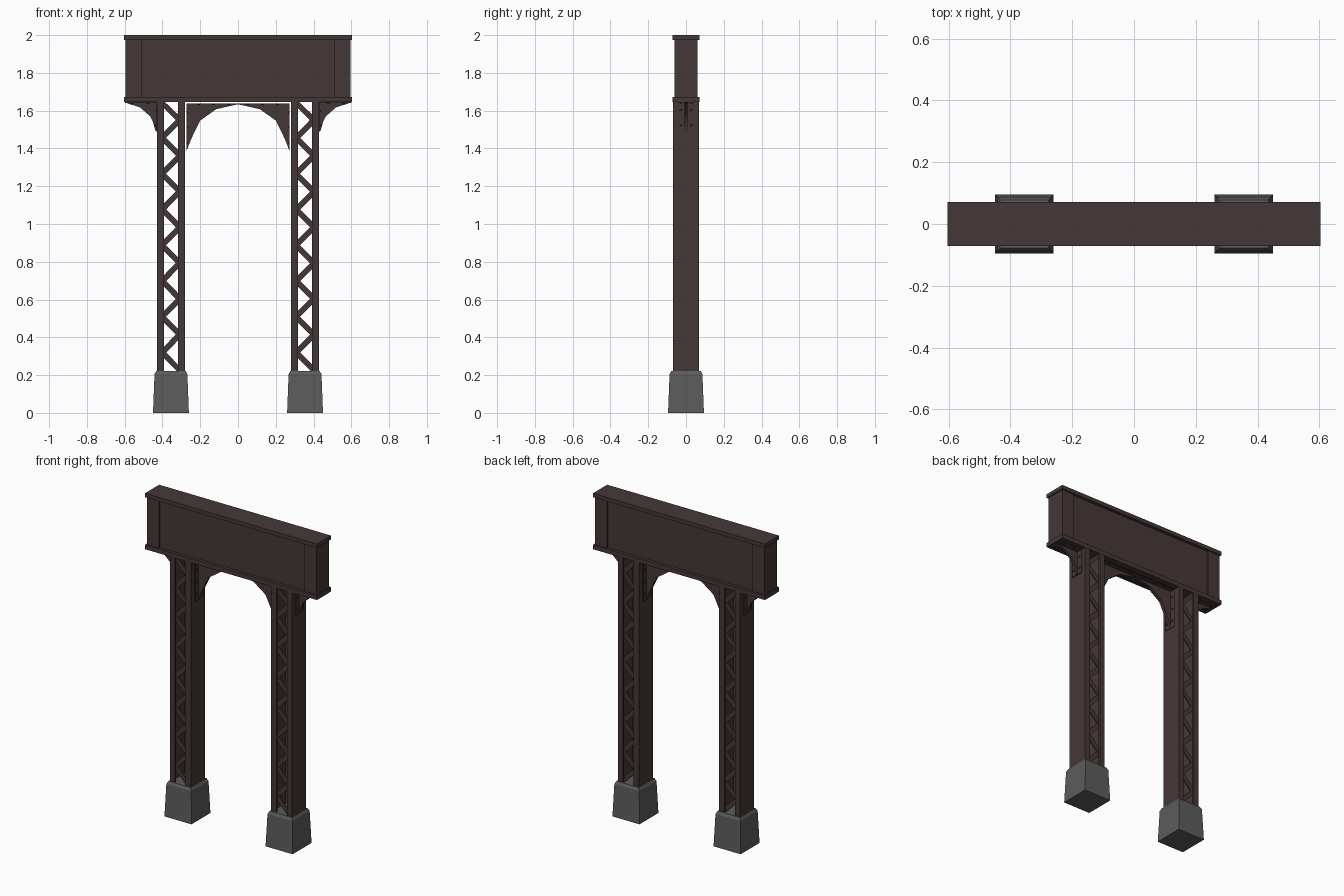
import bpy, bmesh, math
from mathutils import Vector, Matrix

if "Cube" in bpy.data.objects:
    bpy.data.objects.remove(bpy.data.objects["Cube"])


def material(name, rgb):
    m = bpy.data.materials.new(name)
    m.diffuse_color = (*rgb, 1)
    m.use_nodes = True
    m.node_tree.nodes["Principled BSDF"].inputs["Base Color"].default_value = m.diffuse_color
    return m


BROWN = material("dark brown iron", (0.06, 0.039, 0.038))
GREY = material("grey concrete", (0.105, 0.107, 0.105))


def finish(bm, name, mat):
    bmesh.ops.recalc_face_normals(bm, faces=bm.faces)
    me = bpy.data.meshes.new(name)
    bm.to_mesh(me)
    bm.free()
    me.materials.append(mat)
    ob = bpy.data.objects.new(name, me)
    bpy.context.collection.objects.link(ob)
    return ob


def add_box(bm, x0, x1, y0, y1, z0, z1):
    mid = Matrix.Translation(((x0 + x1) / 2, (y0 + y1) / 2, (z0 + z1) / 2))
    size = Matrix.Diagonal((x1 - x0, y1 - y0, z1 - z0, 1))
    bmesh.ops.create_cube(bm, size=1, matrix=mid @ size)


def add_plate(bm, pts, y0, y1):
    """Extrude an xz outline along y."""
    f = bm.faces.new([bm.verts.new((x, y0, z)) for x, z in pts])
    ext = bmesh.ops.extrude_face_region(bm, geom=[f])["geom"]
    bmesh.ops.translate(bm, vec=(0, y1 - y0, 0),
                        verts=[v for v in ext if isinstance(v, bmesh.types.BMVert)])


def add_bolt(bm, pos, axis):
    rot = Vector((0, 0, 1)).rotation_difference(Vector(axis)).to_matrix().to_4x4()
    bmesh.ops.create_cone(bm, cap_ends=True, segments=6, radius1=0.006, radius2=0.005,
                          depth=0.007, matrix=Matrix.Translation(pos) @ rot)


# girder: flanges, recessed web, end posts
bm = bmesh.new()
add_box(bm, -0.603, 0.603, -0.071, 0.071, 1.975, 2.0)
add_box(bm, -0.603, 0.603, -0.071, 0.071, 1.645, 1.673)
add_box(bm, -0.52, 0.52, -0.052, 0.052, 1.67, 1.978)
for s in (-1, 1):
    a, b = sorted((s * 0.51, s * 0.595))
    add_box(bm, a, b, -0.062, 0.062, 1.67, 1.978)
finish(bm, "girder", BROWN)

for side, label in ((-1, "left"), (1, "right")):
    cx = side * 0.355

    # tapered footing with chamfered top
    bm = bmesh.new()
    rings = []
    for r, z in ((0.095, 0), (0.087, 0.205), (0.078, 0.222)):
        rings.append([bm.verts.new((cx + i * r, j * r, z))
                      for i, j in ((-1, -1), (1, -1), (1, 1), (-1, 1))])
    for lo, hi in zip(rings, rings[1:]):
        for k in range(4):
            n = (k + 1) % 4
            bm.faces.new((lo[k], lo[n], hi[n], hi[k]))
    bm.faces.new(rings[0][::-1])
    bm.faces.new(rings[-1])
    finish(bm, label + "_footing", GREY)

    # pair of channels facing each other
    bm = bmesh.new()
    for s in (-1, 1):
        out, web, lip = (cx + s * d for d in (0.074, 0.064, 0.037))
        add_box(bm, min(out, web), max(out, web), -0.07, 0.07, 0.215, 1.65)
        for t in (-1, 1):
            y = sorted((t * 0.07, t * 0.06))
            add_box(bm, min(web, lip), max(web, lip), *y, 0.215, 1.65)
    finish(bm, label + "_column_channels", BROWN)

    # zigzag lattice on both faces
    bm = bmesh.new()
    n, top, low = 15, 1.645, 0.225
    step = (top - low) / n
    for k in range(n):
        d = -1 if k % 2 == 0 else 1
        a = Vector((cx + d * 0.047, top - k * step))
        b = Vector((cx - d * 0.047, top - (k + 1) * step))
        u = (b - a).normalized()
        w = Vector((-u.y, u.x)) * 0.015
        pts = [a + w, a - w, b - w, b + w]
        pts = [(p.x, min(1.65, max(0.217, p.y))) for p in pts]
        for t in (-1, 1):
            add_plate(bm, pts, t * 0.052, t * 0.06)
    finish(bm, label + "_lattice", BROWN)

    # outer bracket: curved rib, mounting plates, bolts
    bm = bmesh.new()
    rib = [(0.43, 1.645), (0.6, 1.645), (0.575, 1.635), (0.52, 1.618),
           (0.465, 1.57), (0.45, 1.54), (0.438, 1.494), (0.43, 1.494)]
    add_plate(bm, [(side * x, z) for x, z in rib], -0.008, 0.008)
    a, b = sorted((side * 0.427, side * 0.435))
    add_box(bm, a, b, -0.042, 0.042, 1.49, 1.648)
    a, b = sorted((side * 0.43, side * 0.598))
    add_box(bm, a, b, -0.042, 0.042, 1.64, 1.648)
    for y in (-0.028, 0.028):
        for z in (1.525, 1.6):
            add_bolt(bm, (side * 0.437, y, z), (side, 0, 0))
        for x in (0.48, 0.56):
            add_bolt(bm, (side * x, y, 1.638), (0, 0, -1))
    finish(bm, label + "_outer_bracket", BROWN)

    # inner arch bracket, set just clear of column and girder
    bm = bmesh.new()
    arch = [(0, 1.638), (0.272, 1.638), (0.272, 1.388), (0.248, 1.45),
            (0.2, 1.548), (0.115, 1.608), (0, 1.634)]
    add_plate(bm, [(side * x, z) for x, z in arch], -0.01, 0.01)
    a, b = sorted((side * 0.27, side * 0.273))
    add_box(bm, a, b, -0.042, 0.042, 1.39, 1.638)
    a, b = sorted((0, side * 0.272))
    add_box(bm, a, b, -0.042, 0.042, 1.635, 1.638)
    for y in (-0.028, 0.028):
        for z in (1.43, 1.51, 1.59):
            add_bolt(bm, (side * 0.268, y, z), (-side, 0, 0))
        for x in (0.05, 0.13, 0.21):
            add_bolt(bm, (side * x, y, 1.633), (0, 0, -1))
    finish(bm, label + "_arch_bracket", BROWN)
